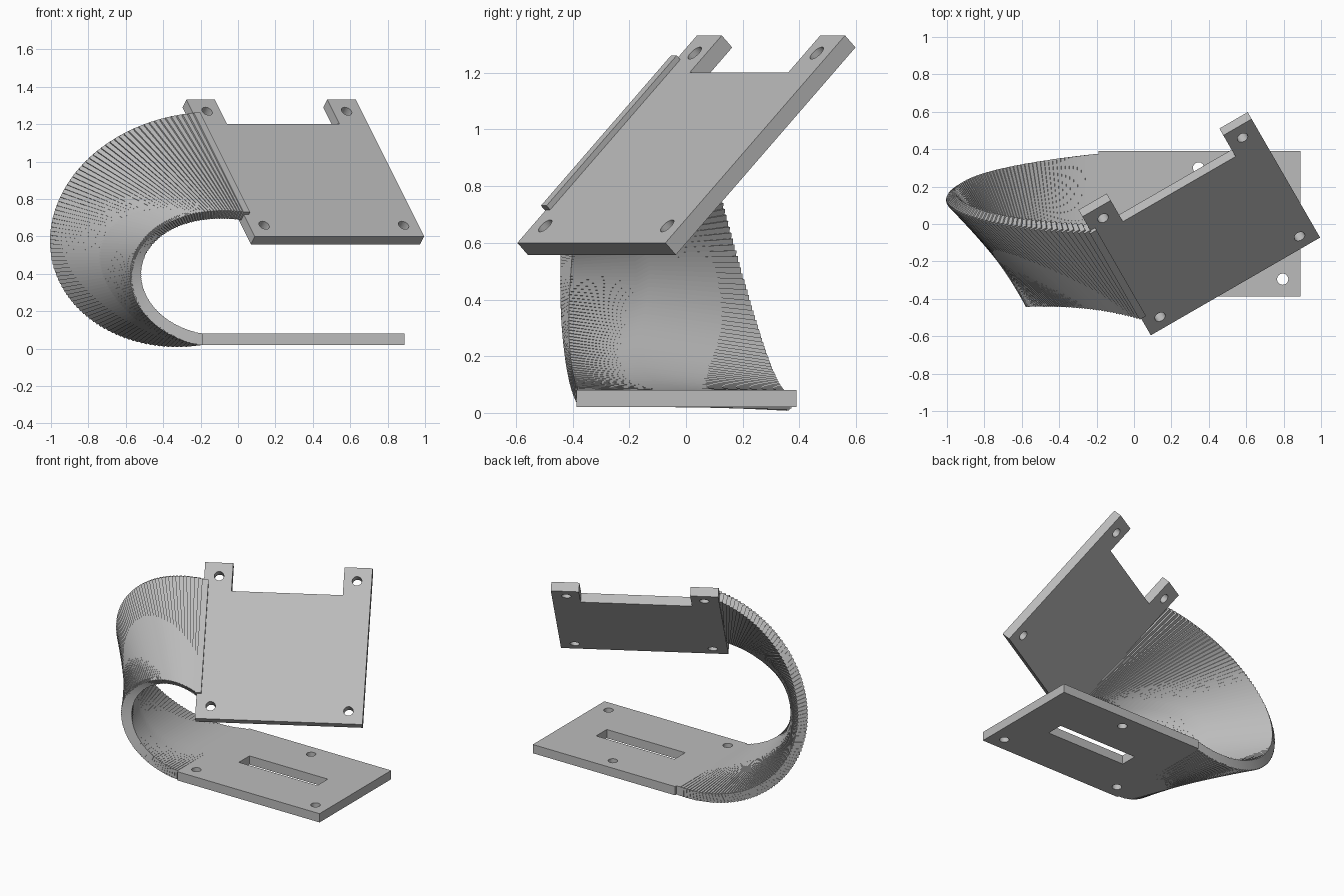
import bpy, bmesh
from math import sin, cos, pi, radians
from mathutils import Matrix, Vector

if "Cube" in bpy.data.objects:
    bpy.data.objects.remove(bpy.data.objects["Cube"])

grey = bpy.data.materials.new("light_grey")
grey.use_nodes = True
grey.diffuse_color = (0.5, 0.5, 0.5, 1)
grey.node_tree.nodes["Principled BSDF"].inputs["Base Color"].default_value = (0.5, 0.5, 0.5, 1)

THICK = 0.06


def circle(x, y, r=0.03, n=32):
    return [(x + r * cos(2 * pi * i / n), y + r * sin(2 * pi * i / n)) for i in range(n)]


def rect(x0, x1, y0, y1):
    return [(x0, y0), (x1, y0), (x1, y1), (x0, y1)]


def add_object(name, mesh, matrix=Matrix()):
    mesh.materials.clear()
    mesh.materials.append(grey)
    obj = bpy.data.objects.new(name, mesh)
    obj.matrix_world = matrix
    bpy.context.collection.objects.link(obj)
    return obj


def plate(name, loops, matrix):
    """Flat plate from an outline and its holes, centred on its thickness."""
    curve = bpy.data.curves.new(name + "_outline", 'CURVE')
    curve.dimensions = '2D'
    curve.fill_mode = 'BOTH'
    curve.extrude = THICK / 2
    for loop in loops:
        spline = curve.splines.new('POLY')
        spline.points.add(len(loop) - 1)
        for point, (x, y) in zip(spline.points, loop):
            point.co = (x, y, 0, 1)
        spline.use_cyclic_u = True
    helper = bpy.data.objects.new(name + "_outline", curve)
    bpy.context.collection.objects.link(helper)
    graph = bpy.context.evaluated_depsgraph_get()
    mesh = bpy.data.meshes.new_from_object(helper.evaluated_get(graph))
    bpy.data.objects.remove(helper)
    bm = bmesh.new()
    bm.from_mesh(mesh)
    bmesh.ops.remove_doubles(bm, verts=bm.verts, dist=0.0001)
    bmesh.ops.recalc_face_normals(bm, faces=bm.faces)
    for face in bm.faces:
        face.smooth = False
    bm.to_mesh(mesh)
    bm.free()
    return add_object(name, mesh, matrix)


def frame(s):
    """Orientation of the band: half a turn with tilt and swing."""
    return (Matrix.Rotation(radians(30 * s), 4, 'Z')
            @ Matrix.Rotation(pi * s, 4, 'Y')
            @ Matrix.Rotation(radians(-45 * s), 4, 'X'))


# Base plate with slot and three screw holes
plate("base_plate",
      [rect(-0.19, 0.89, -0.387, 0.39), rect(0.045, 0.64, -0.055, 0.06),
       circle(-0.11, -0.295), circle(0.345, 0.3), circle(0.795, -0.295)],
      Matrix.Translation((0, 0, 0.05)))

# Tilted mounting plate with two tabs and four screw holes
W, H, BODY, TAB = 1.045, 1.035, 0.85, 0.175
outline = [(0, 0), (W, 0), (W, H), (W - TAB, H), (W - TAB, BODY),
           (TAB, BODY), (TAB, H), (0, H)]
tilt = Matrix.Rotation(radians(30), 4, 'Z') @ Matrix.Rotation(radians(45), 4, 'X')
corner = Vector((0.09, -0.595, 0.6))
plate("mounting_plate",
      [outline] + [circle(x, y) for x in (0.092, W - 0.092) for y in (0.085, 0.947)],
      Matrix.Translation(corner) @ tilt @ Matrix.Translation((0, 0, -THICK / 2)))

# Twisted band of stepped slices joining the two plates
STEPS = 90
start, end = Vector((-0.2, 0, 0.05)), Vector((-0.096, -0.254, 0.975))
bm = bmesh.new()
for i in range(STEPS + 1):
    s = i / STEPS
    pos = start.lerp(end, s)
    pos.x -= 0.6 * sin(pi * s)
    pos.z = start.z + (end.z - start.z) * (1 - cos(pi * s)) / 2
    bmesh.ops.create_cube(bm, size=1, matrix=Matrix.Translation(pos) @ frame(s)
                          @ Matrix.Diagonal((0.04, 0.75, THICK, 1)))
band = bpy.data.meshes.new("twisted_band")
bm.to_mesh(band)
bm.free()
add_object("twisted_band", band)
